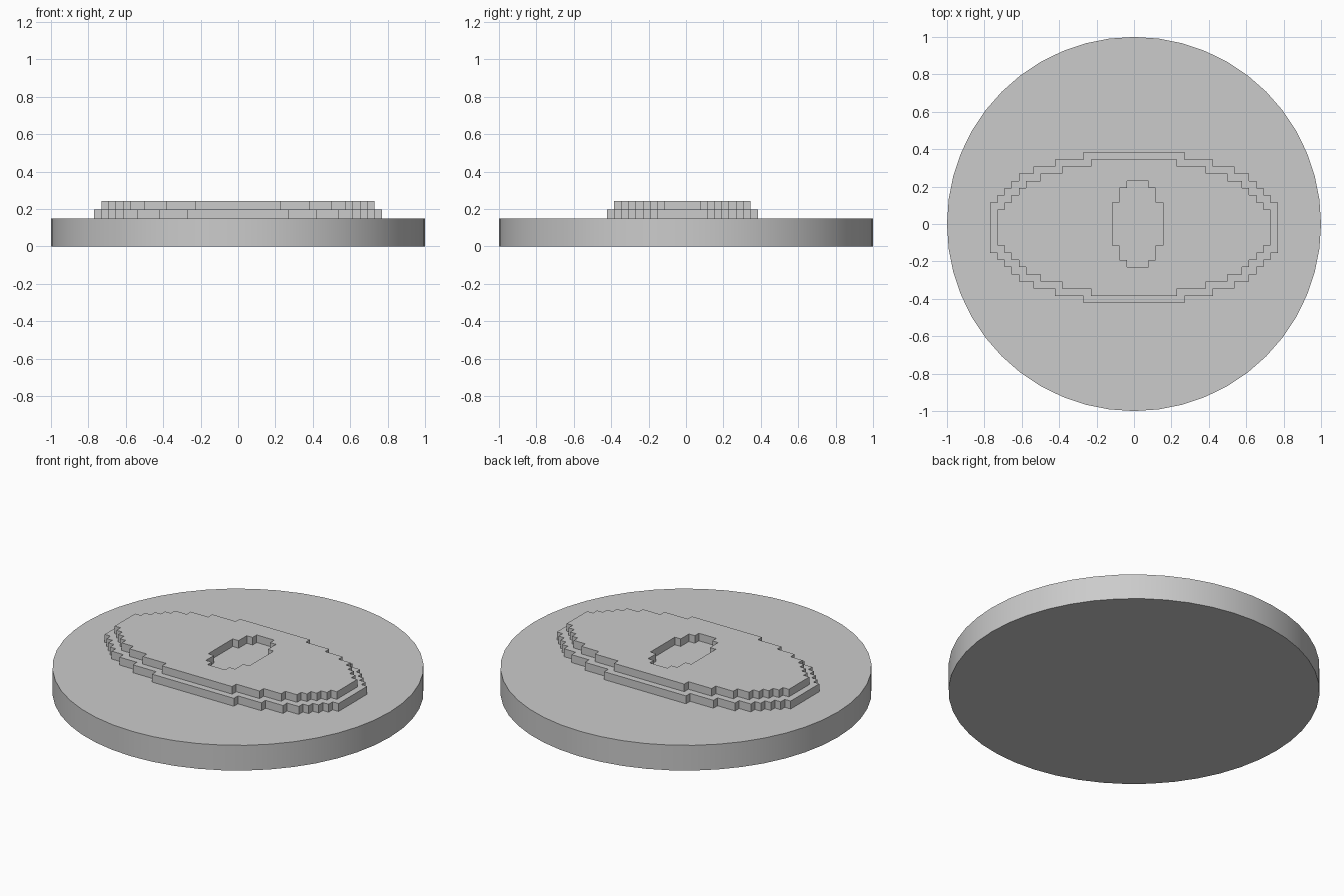
import bpy
import bmesh
import math

cube = bpy.data.objects.get("Cube")
if cube:
    bpy.data.objects.remove(cube, do_unlink=True)

CELL = 1 / 26            # size of one step in the stepped outlines
BASE_TOP, LOWER_TOP, UPPER_TOP = 0.15, 0.197, 0.242

grey = bpy.data.materials.new("grey")
grey.use_nodes = True
colour = (0.6, 0.6, 0.6, 1)
grey.diffuse_color = colour
grey.node_tree.nodes["Principled BSDF"].inputs["Base Color"].default_value = colour


def stepped_outline(half_widths, cx, cy):
    """Closed outline, symmetric about (cx, cy); one half width per row, in cells."""
    top = len(half_widths) / 2
    right = []
    for row, w in enumerate(half_widths):
        for y in (top - row, top - row - 1):
            # A row as wide as the last one only moves the lower corner down
            if len(right) > 1 and right[-1][0] == w and right[-2][0] == w:
                right[-1] = (w, y)
            elif (w, y) not in right:
                right.append((w, y))
    left = [(-x, y) for x, y in reversed(right)]
    return [((x + cx) * CELL, (y + cy) * CELL) for x, y in right + left]


def mirrored_rows(steps, middle, count):
    return steps + [middle] * count + steps[::-1]


def plate(name, outlines, z0, z1):
    """Extrude outlines into a plate; an outline inside another is a hole."""
    bm = bmesh.new()
    for outline in outlines:
        verts = [bm.verts.new((x, y, z0)) for x, y in outline]
        for i, v in enumerate(verts):
            bm.edges.new((verts[i - 1], v))
    bmesh.ops.triangle_fill(bm, edges=bm.edges[:], use_beauty=True, normal=(0, 0, 1))
    grown = bmesh.ops.extrude_face_region(bm, geom=bm.faces[:], use_keep_orig=True)
    for item in grown["geom"]:
        if isinstance(item, bmesh.types.BMVert):
            item.co.z = z1
    bmesh.ops.recalc_face_normals(bm, faces=bm.faces[:])
    mesh = bpy.data.meshes.new(name)
    bm.to_mesh(mesh)
    bm.free()
    mesh.materials.append(grey)
    obj = bpy.data.objects.new(name, mesh)
    bpy.context.collection.objects.link(obj)
    return obj


# Round base
bpy.ops.mesh.primitive_cylinder_add(vertices=48, radius=1, depth=BASE_TOP,
                                    location=(0, 0, BASE_TOP / 2))
base = bpy.context.object
base.name = "round_base"
base.data.materials.append(grey)
bpy.ops.object.shade_smooth_by_angle(angle=math.radians(30))

# Stepped oval tiers, the upper one with a stepped opening
lower = stepped_outline(mirrored_rows([7, 11, 14, 16, 17, 18, 19], 20, 7), 0, -0.5)
upper = stepped_outline(mirrored_rows([6, 10, 13, 15, 16, 17, 18], 19, 5), 0, -0.5)
opening = stepped_outline(mirrored_rows([1.5, 2.5, 2.5], 3.5, 6), 0.5, 0)

plate("lower_oval_tier", [lower], BASE_TOP, LOWER_TOP)
plate("upper_oval_tier", [upper, opening], LOWER_TOP, UPPER_TOP)
